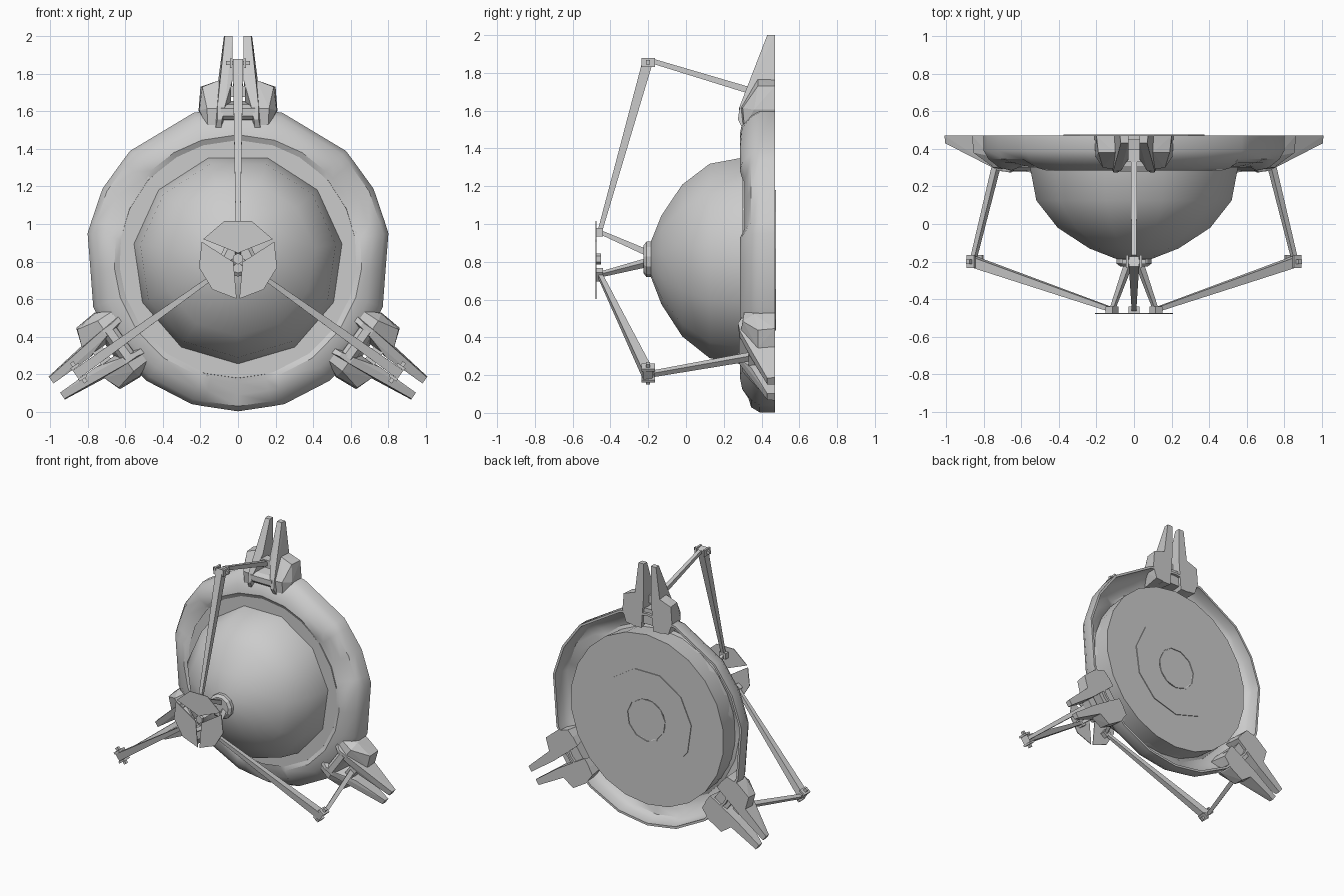
import bpy, bmesh, math
from mathutils import Vector

if "Cube" in bpy.data.objects:
    bpy.data.objects.remove(bpy.data.objects["Cube"])

CZ = 0.815                        # height of the dish axis
LEGS = [90, -35.5, -144.5]        # clamp directions around the axis
GAPS = [-90, 27.3, 152.7]         # middles between the clamps

grey = bpy.data.materials.new("light grey")
grey.diffuse_color = (0.6, 0.6, 0.6, 1)
grey.use_nodes = True
grey.node_tree.nodes["Principled BSDF"].inputs["Base Color"].default_value = grey.diffuse_color


def polar(a, r, y, u=0.0):
    """Point at angle a, radius r, depth y, sideways offset u."""
    c, s = math.cos(math.radians(a)), math.sin(math.radians(a))
    return Vector((r * c - u * s, y, CZ + r * s + u * c))


def finish(name, bm, smooth=None):
    bmesh.ops.recalc_face_normals(bm, faces=bm.faces[:])
    me = bpy.data.meshes.new(name)
    bm.to_mesh(me)
    bm.free()
    ob = bpy.data.objects.new(name, me)
    bpy.context.collection.objects.link(ob)
    me.materials.append(grey)
    if smooth:
        bpy.ops.object.select_all(action='DESELECT')
        ob.select_set(True)
        bpy.context.view_layer.objects.active = ob
        bpy.ops.object.shade_smooth_by_angle(angle=math.radians(smooth))
    return ob


def lathe(name, profile, angles, closed=False, caps=False, smooth=None, shape=None):
    """Sweep (radius, y) points around the axis."""
    bm = bmesh.new()
    rings = []
    for a in angles:
        pts = shape(a, profile) if shape else profile
        rings.append([bm.verts.new(polar(a, r, y)) for r, y in pts])
    n, m = len(rings), len(profile)
    for i in range(n):
        p, q = rings[i], rings[(i + 1) % n]
        for j in range(m if closed else m - 1):
            k = (j + 1) % m
            bm.faces.new((p[j], p[k], q[k], q[j]))
    if caps:
        bm.faces.new([r[0] for r in rings])
        bm.faces.new([r[-1] for r in rings])
    return finish(name, bm, smooth)


def hull(name, points):
    bm = bmesh.new()
    for p in points:
        bm.verts.new(p)
    res = bmesh.ops.convex_hull(bm, input=bm.verts[:])
    junk = {g for g in res["geom_interior"] if isinstance(g, bmesh.types.BMVert)}
    bmesh.ops.delete(bm, geom=list(junk), context='VERTS')
    bmesh.ops.dissolve_limit(bm, angle_limit=0.01, verts=bm.verts[:], edges=bm.edges[:])
    return finish(name, bm)


def beam(name, a, p, q, wp, wq):
    """Tapered square bar between two (radius, y) points in the plane of angle a."""
    d = Vector((q[0] - p[0], q[1] - p[1])).normalized()
    pts = []
    for (r, y), w in ((p, wp), (q, wq)):
        for i in (-1, 1):
            for j in (-1, 1):
                pts.append(polar(a, r - d.y * i * w / 2, y + d.x * i * w / 2, j * w / 2))
    hull(name, pts)


def box(name, a, r, y, u):
    hull(name, [polar(a, i, j, k) for i in r for j in y for k in u])


def even(n):
    return [-90 + 360 * i / n for i in range(n)]


# Dish bowl, floor lip and rear drum
lathe("bowl", [(0.58, 0.40), (0.557, 0.29), (0.525, 0.125), (0.41, -0.02),
               (0.24, -0.13), (0.085, -0.19)], even(11), caps=True, smooth=40)
lathe("bowl_lip", [(0.56, 0.385), (0.615, 0.385), (0.615, 0.41), (0.56, 0.41)],
      even(22), closed=True)
lathe("rear_drum", [(0.635, 0.30), (0.65, 0.47), (0.5, 0.47), (0.155, 0.47), (0.15, 0.467)],
      even(22), caps=True, smooth=30)
lathe("rear_plate", [(0.38, 0.465), (0.38, 0.476), (0.165, 0.476), (0.165, 0.465)],
      even(11), closed=True)
lathe("rear_hub", [(0.155, 0.46), (0.155, 0.474)], even(11), caps=True)
lathe("bowl_knob", [(0.07, -0.15), (0.095, -0.18), (0.095, -0.21), (0.075, -0.225)],
      even(11), caps=True)

# Outer rim: a hollow shell with a shallow dent in the middle of every gap
rim_angles = list(LEGS)
for g in GAPS:
    offs = [13, 17.7, 37] if g == -90 else [13, 17.7, 31.6, 45.7]
    rim_angles += [g] + [g + s * o for o in offs for s in (-1, 1)]
rim_angles = sorted((a + 180) % 360 for a in rim_angles)
rim_angles = [a - 180 for a in rim_angles]


def rim_shape(a, profile):
    off = min(abs((a - g + 180) % 360 - 180) for g in GAPS)
    dent = 0.028 if off < 14 else 0.0
    pull = 0.97 if 31 < off < 32 else (0.992 if 12 < off < 14 else 1.0)
    out = []
    for i, (r, y) in enumerate(profile):
        push = dent if i in (2, 3, 10, 11) else 0.0
        out.append((r * pull if r > 0.7 else r, y + push))
    return out


lathe("outer_rim", [(0.62, 0.38), (0.622, 0.305), (0.66, 0.285), (0.725, 0.298),
                    (0.785, 0.345), (0.812, 0.39), (0.812, 0.47),
                    (0.795, 0.47), (0.795, 0.395), (0.77, 0.357), (0.715, 0.312),
                    (0.66, 0.30), (0.636, 0.31), (0.634, 0.38)],
      rim_angles, closed=True, smooth=35, shape=rim_shape)

for n, a in enumerate(LEGS, 1):
    # Rim clamps: two long prongs, two shoulder blocks and a bridge
    for s, side in ((-1, "left"), (1, "right")):
        prong = [(1.185, .43, .03), (1.185, .43, .07), (1.185, .47, .03), (1.185, .47, .075),
                 (.95, .345, .03), (.95, .345, .09), (.95, .47, .03), (.95, .47, .105),
                 (.81, .285, .07), (.81, .285, .11), (.74, .275, .085), (.74, .275, .11),
                 (.69, .30, .09), (.69, .30, .12), (.69, .47, .05), (.69, .47, .12)]
        hull(f"clamp_prong_{side}_{n}", [polar(a, r, y, s * u) for r, y, u in prong])
        block = [(.95, .38, .10), (.95, .47, .10), (.915, .38, .19), (.915, .47, .20),
                 (.80, .29, .10), (.80, .30, .165), (.79, .36, .205), (.79, .47, .21),
                 (.69, .30, .09), (.69, .31, .16), (.69, .47, .09), (.70, .47, .18)]
        hull(f"clamp_shoulder_{side}_{n}", [polar(a, r, y, s * u) for r, y, u in block])
        # Elbow cheeks
        box(f"elbow_cheek_{side}_{n}", a, (1.015, 1.065), (-.235, -.165),
            (s * .028, s * .043))
    hull(f"clamp_bridge_{n}", [polar(a, r, y, u) for u in (-.09, .09) for r, y in
                               ((.74, .30), (.76, .28), (.80, .28), (.82, .31),
                                (.84, .45), (.72, .45))])
    # Folding arm
    box(f"elbow_pin_{n}", a, (1.03, 1.052), (-.212, -.19), (-.065, .065))
    box(f"arm_socket_{n}", a, (.86, .92), (.33, .40), (-.04, .04))
    beam(f"lower_arm_{n}", a, (.885, .36), (1.045, -.17), .035, .026)
    beam(f"upper_arm_{n}", a, (1.055, -.20), (.15, -.455), .055, .024)
    # Receiver bracket and strut back to the bowl
    box(f"receiver_bracket_{n}", a, (.12, .165), (-.474, -.44), (-.028, .028))
    beam(f"receiver_strut_{n}", a, (.14, -.45), (.035, -.21), .022, .034)
    # Receiver plate sector, separated from its neighbours by a slot
    lo, hi = (a - 54.5, a + 62.7) if n == 2 else (a - 62.7, a + 54.5)
    if n == 1:
        lo, hi = a - 62.7, a + 62.7
    g = 2.0
    sector = [(a, .03)] + [(lo + g + (hi - lo - 2 * g) * t, .213)
                           for t in (0, .333, .667, 1)]
    hull(f"receiver_plate_{n}", [polar(t, r, y) for t, r in sector
                                 for y in (-.478, -.473)])

# Small central receiver cap
lathe("receiver_cap", [(0.03, -0.474), (0.03, -0.45)], even(6), caps=True)
